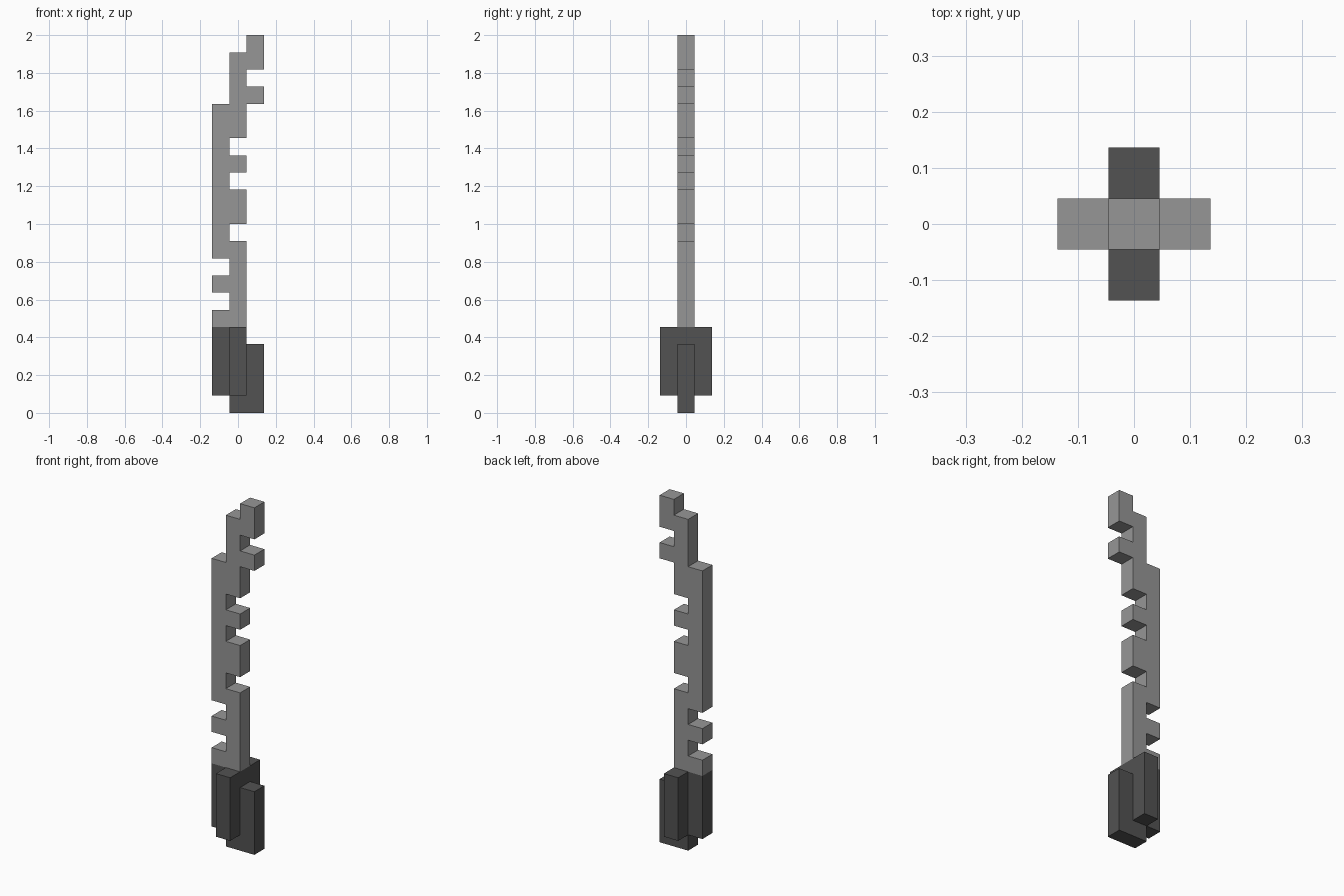
import bpy
import bmesh

cube = bpy.data.objects.get("Cube")
if cube:
    bpy.data.objects.remove(cube, do_unlink=True)

U = 2 / 22  # one grid cell


def material(name, value):
    mat = bpy.data.materials.new(name)
    mat.use_nodes = True
    colour = (value, value, value, 1)
    mat.diffuse_color = colour
    bsdf = mat.node_tree.nodes["Principled BSDF"]
    bsdf.inputs["Base Color"].default_value = colour
    bsdf.inputs["Roughness"].default_value = 0.8
    return mat


def slab(name, outline, y0, y1, mat):
    """Extrude an x-z outline, given in grid cells, from y0 to y1."""
    bm = bmesh.new()
    face = bm.faces.new([bm.verts.new((x * U, y0 * U, z * U)) for x, z in outline])
    ext = bmesh.ops.extrude_face_region(bm, geom=[face], use_keep_orig=True)
    verts = [v for v in ext["geom"] if isinstance(v, bmesh.types.BMVert)]
    bmesh.ops.translate(bm, verts=verts, vec=(0, (y1 - y0) * U, 0))
    bmesh.ops.recalc_face_normals(bm, faces=bm.faces)
    mesh = bpy.data.meshes.new(name)
    bm.to_mesh(mesh)
    bm.free()
    mesh.materials.append(mat)
    obj = bpy.data.objects.new(name, mesh)
    bpy.context.collection.objects.link(obj)
    return obj


light_grey = material("light_grey", 0.305)
dark_grey = material("dark_grey", 0.084)

# Column edges
A, B, C, D = -1.5, -0.5, 0.5, 1.5

# Notched blade: up the right edge, then back down the left edge
blade_outline = [
    (A, 5), (C, 5), (C, 10), (B, 10), (B, 11), (C, 11), (C, 13), (B, 13),
    (B, 14), (C, 14), (C, 15), (B, 15), (B, 16), (C, 16), (C, 18), (D, 18),
    (D, 19), (C, 19), (C, 20), (D, 20), (D, 22), (C, 22), (C, 21), (B, 21),
    (B, 18), (A, 18), (A, 9), (B, 9), (B, 8), (A, 8), (A, 7), (B, 7),
    (B, 6), (A, 6),
]
slab("blade", blade_outline, -0.5, 0.5, light_grey)

# Stepped handle core
handle_outline = [(B, 0), (D, 0), (D, 4), (C, 4), (C, 5), (A, 5), (A, 1), (B, 1)]
slab("handle_core", handle_outline, -0.5, 0.5, dark_grey)

# Grips on the front and back of the handle
grip_outline = [(B, 1), (C, 1), (C, 5), (B, 5)]
for name, y0 in (("front_grip", -1.5), ("back_grip", 0.5)):
    slab(name, grip_outline, y0, y0 + 1, dark_grey)
